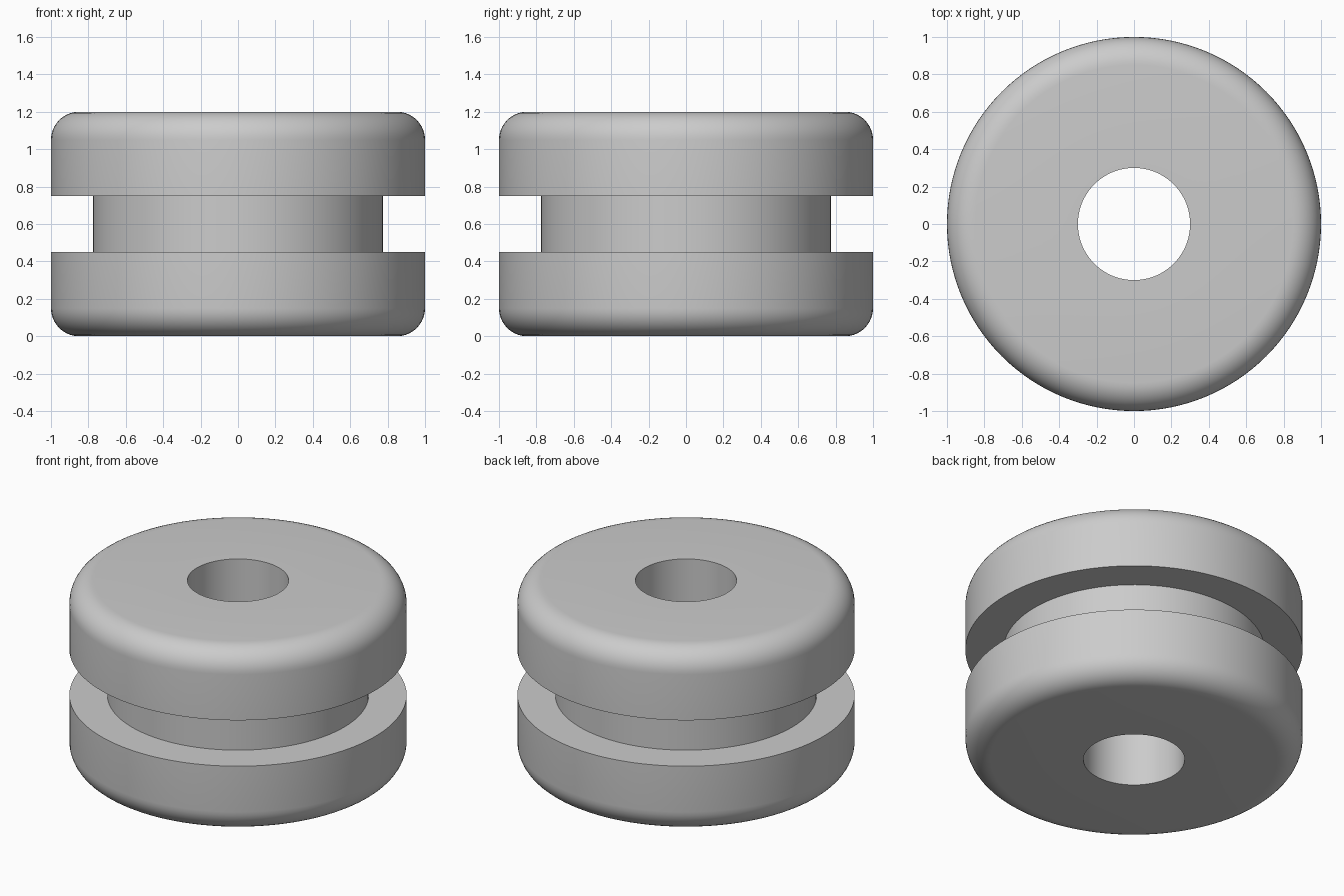
import bpy, bmesh
from math import pi, sin, cos, radians

if "Cube" in bpy.data.objects:
    bpy.data.objects.remove(bpy.data.objects["Cube"], do_unlink=True)

HEIGHT, RADIUS, FILLET = 1.2, 1.0, 0.15
BORE, NECK, GROOVE = 0.3, 0.775, 0.45
SIDES, STEPS = 128, 10

rubber = bpy.data.materials.new("grey_rubber")
rubber.use_nodes = True
colour = (0.6, 0.6, 0.6, 1)
rubber.diffuse_color = colour
rubber.node_tree.nodes["Principled BSDF"].inputs["Base Color"].default_value = colour

# Lower half of the section: bore, rounded rim, groove floor
lower = [(BORE, 0)]
for i in range(STEPS + 1):
    a = pi / 2 * i / STEPS
    lower.append((RADIUS - FILLET + FILLET * sin(a), FILLET - FILLET * cos(a)))
lower += [(RADIUS, GROOVE), (NECK, GROOVE)]

# Mirror it about mid height and revolve the closed section
section = lower + [(r, HEIGHT - z) for r, z in reversed(lower)]
bm = bmesh.new()
rings = []
for s in range(SIDES):
    a = 2 * pi * s / SIDES
    rings.append([bm.verts.new((r * cos(a), r * sin(a), z)) for r, z in section])
for s in range(SIDES):
    here, there = rings[s], rings[(s + 1) % SIDES]
    for k in range(len(section)):
        n = (k + 1) % len(section)
        bm.faces.new((here[k], there[k], there[n], here[n]))
bmesh.ops.recalc_face_normals(bm, faces=bm.faces)

mesh = bpy.data.meshes.new("grommet")
bm.to_mesh(mesh)
bm.free()
mesh.materials.append(rubber)
grommet = bpy.data.objects.new("grommet", mesh)
bpy.context.collection.objects.link(grommet)

# Smooth shading with crisp groove and bore edges
bpy.ops.object.select_all(action="DESELECT")
grommet.select_set(True)
bpy.context.view_layer.objects.active = grommet
bpy.ops.object.shade_smooth_by_angle(angle=radians(30))
